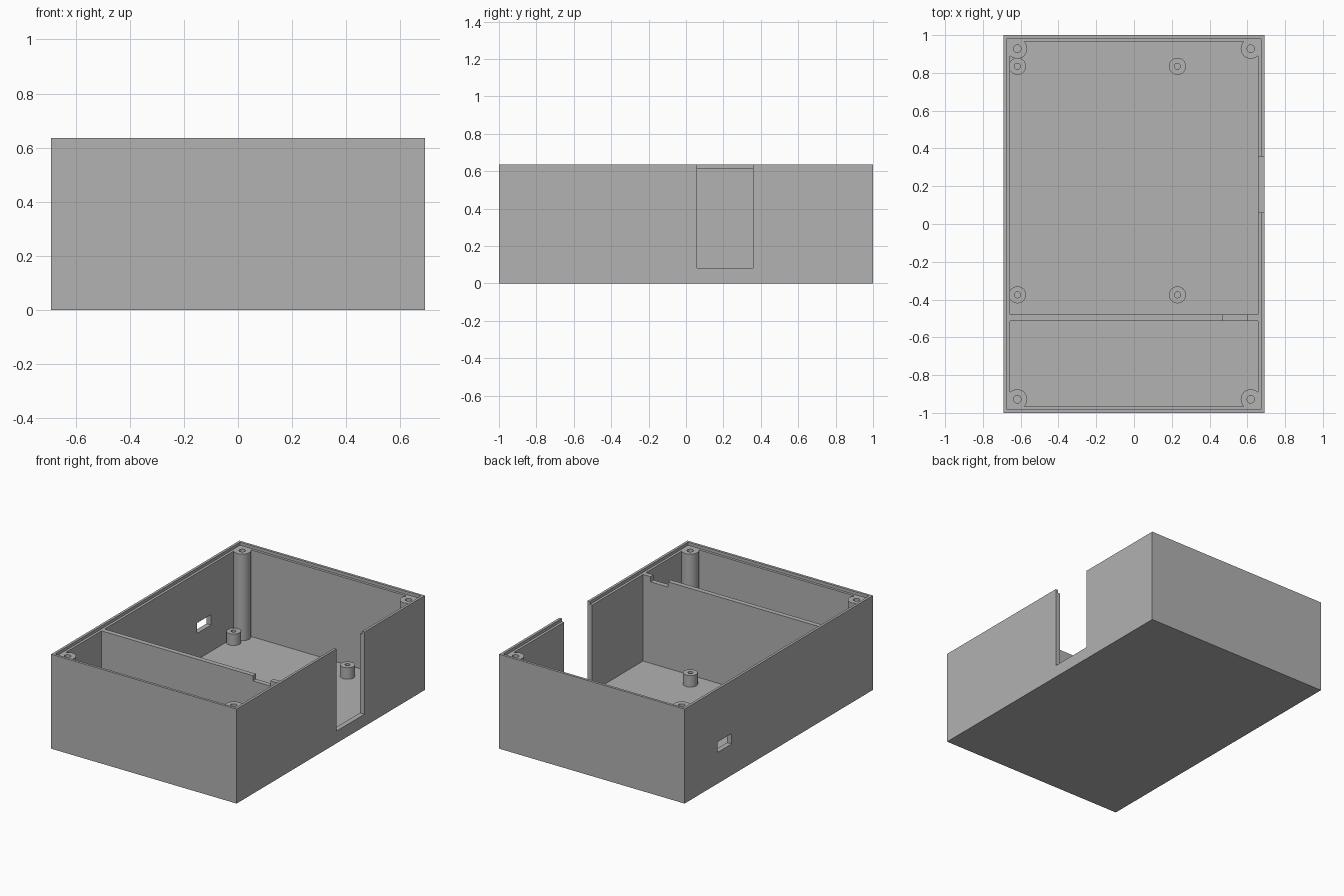
import bpy, bmesh, math

if "Cube" in bpy.data.objects:
    bpy.data.objects.remove(bpy.data.objects["Cube"], do_unlink=True)

HX, HY, TOP = 0.69, 1.0, 0.635
WALL, LIP = 0.034, 0.017
LEDGE = TOP - 0.02
FLOOR = 0.033

grey = bpy.data.materials.new("plain grey")
grey.use_nodes = True
grey.diffuse_color = (0.445, 0.445, 0.445, 1)
grey.node_tree.nodes["Principled BSDF"].inputs["Base Color"].default_value = grey.diffuse_color


def finish(bm, name):
    bmesh.ops.recalc_face_normals(bm, faces=bm.faces)
    mesh = bpy.data.meshes.new(name)
    bm.to_mesh(mesh)
    bm.free()
    mesh.materials.append(grey)
    obj = bpy.data.objects.new(name, mesh)
    bpy.context.collection.objects.link(obj)
    return obj


def select(obj):
    bpy.ops.object.select_all(action="DESELECT")
    obj.select_set(True)
    bpy.context.view_layer.objects.active = obj


def box(name, x, y, z):
    """Box from (min, max) ranges."""
    bm = bmesh.new()
    bmesh.ops.create_cube(bm, size=1)
    for v in bm.verts:
        v.co = [r[0] if c < 0 else r[1] for c, r in zip(v.co, (x, y, z))]
    return finish(bm, name)


def cut(obj, *ranges):
    cutter = box("cutter", *ranges)
    cutter.hide_render = True
    mod = obj.modifiers.new("cut", "BOOLEAN")
    mod.operation, mod.solver, mod.object = "DIFFERENCE", "EXACT", cutter
    select(obj)
    bpy.ops.object.modifier_apply(modifier=mod.name)
    bpy.data.objects.remove(cutter, do_unlink=True)


def screw_post(name, x, y, radius, hole, top):
    """Round post with a blind screw hole, spun from its profile."""
    bm = bmesh.new()
    profile = [(0, FLOOR), (hole, FLOOR), (hole, top), (radius, top), (radius, FLOOR - 0.01)]
    verts = [bm.verts.new((r, 0, z)) for r, z in profile]
    edges = [bm.edges.new(pair) for pair in zip(verts, verts[1:])]
    bmesh.ops.spin(bm, geom=verts + edges, cent=(0, 0, 0), axis=(0, 0, 1),
                   angle=math.tau, steps=48)
    bmesh.ops.remove_doubles(bm, verts=bm.verts, dist=0.0005)
    # close the underside so the post is solid
    bmesh.ops.holes_fill(bm, edges=[e for e in bm.edges if e.is_boundary], sides=0)
    obj = finish(bm, name)
    obj.location = (x, y, 0)
    select(obj)
    bpy.ops.object.shade_smooth_by_angle(angle=math.radians(35))


def inset(d):
    return (-HX + d, HX - d), (-HY + d, HY - d)


# Open case with a stepped rim for the lid
case = box("case_shell", *inset(0), (0, TOP))
cut(case, *inset(WALL), (FLOOR, 1))
cut(case, *inset(LIP), (LEDGE, 1))

# Tall slot in the left wall and small port window in the right wall
cut(case, (0.6, 0.8), (0.06, 0.358), (0.082, 1))
cut(case, (-0.8, -0.6), (0.50, 0.65), (0.21, 0.28))

# Divider wall with a cable notch
divider = box("divider_wall", (-HX + 0.025, HX - 0.025), (-0.513, -0.48), (FLOOR - 0.01, LEDGE))
cut(divider, (0.47, 0.6), (-0.6, -0.4), (LEDGE - 0.035, 1))

# Lid screw posts in the four corners
for side, sx in (("left", 1), ("right", -1)):
    for end, sy in (("back", 1), ("front", -1)):
        screw_post(f"corner_post_{end}_{side}", sx * 0.618, sy * 0.928, 0.053, 0.02, LEDGE)

# Circuit board standoffs
for side, x in (("left", 0.23), ("right", -0.617)):
    for end, y in (("back", 0.835), ("front", -0.375)):
        screw_post(f"standoff_{end}_{side}", x, y, 0.045, 0.016, 0.11)
